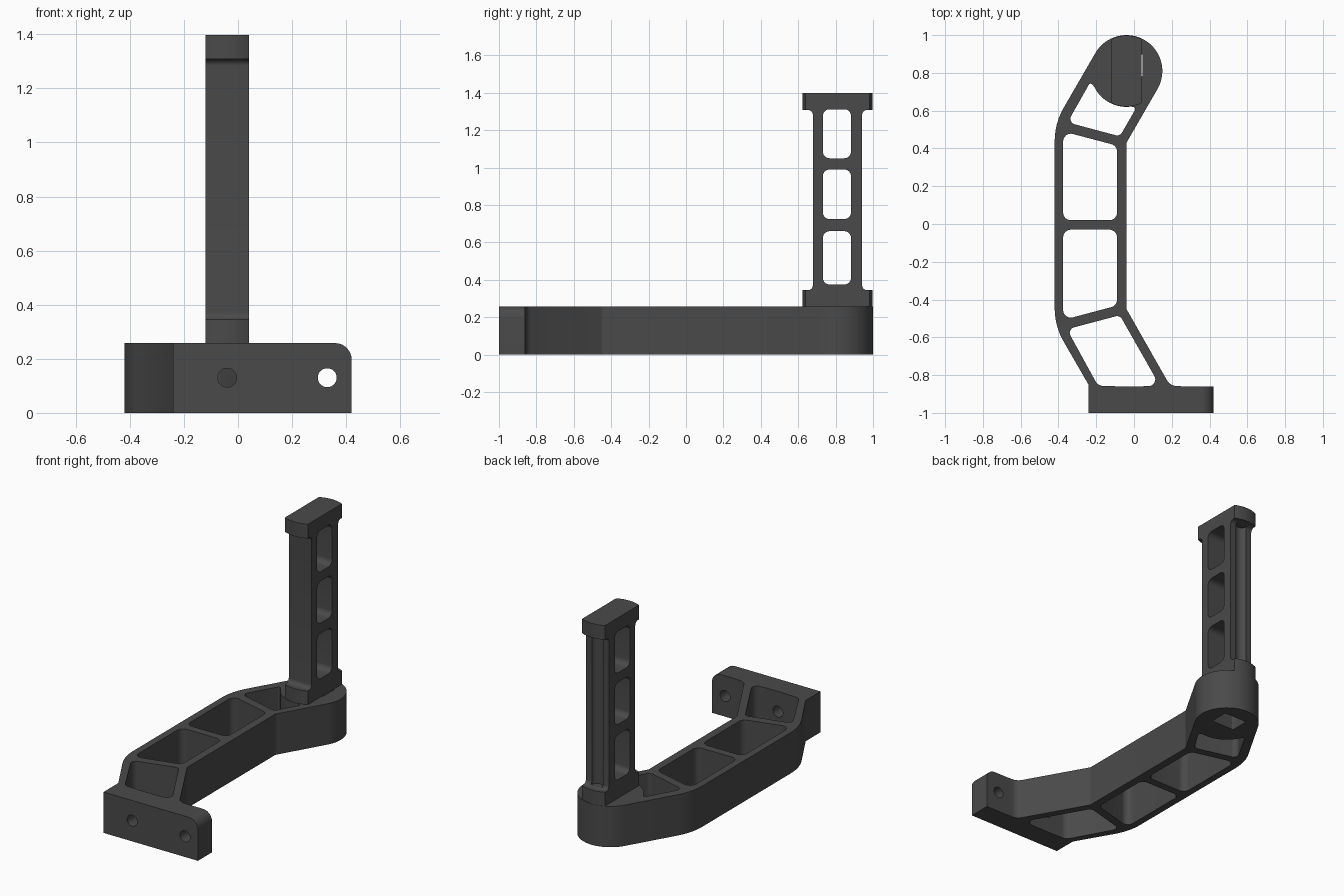
import bpy, bmesh, math
from mathutils import Vector, Matrix

if "Cube" in bpy.data.objects:
    bpy.data.objects.remove(bpy.data.objects["Cube"])

mat = bpy.data.materials.new("dark grey plastic")
mat.diffuse_color = (0.068, 0.068, 0.068, 1)
mat.use_nodes = True
mat.node_tree.nodes["Principled BSDF"].inputs["Base Color"].default_value = mat.diffuse_color

HUB, R = Vector((-0.04, 0.81)), 0.19   # round end of the arm
H = 0.258                              # arm height


def rounded(pts, steps=6):
    """Polygon of (x, y, corner radius) with true arc fillets."""
    out = []
    for i, (x, y, r) in enumerate(pts):
        p = Vector((x, y))
        if r == 0:
            out.append(p)
            continue
        a = (Vector(pts[i - 1][:2]) - p).normalized()
        b = (Vector(pts[(i + 1) % len(pts)][:2]) - p).normalized()
        half = a.angle(b) / 2
        t = r / math.tan(half)
        c = p + (a + b).normalized() * r / math.sin(half)
        v0, v1 = p + a * t - c, p + b * t - c
        out += [c + v0.lerp(v1, k / steps).normalized() * r for k in range(steps + 1)]
    return out


def arc(c, r, a0, a1, n):
    angles = [math.radians(a0 + (a1 - a0) * k / n) for k in range(n + 1)]
    return [(c[0] + r * math.cos(a), c[1] + r * math.sin(a), 0) for a in angles]


def rect(x0, x1, y0, y1, r):
    return [(x0, y0, r), (x1, y0, r), (x1, y1, r), (x0, y1, r)]


def plate(name, loops, depth, matrix):
    """Extrude an outline with holes by depth, centred on the local z plane."""
    cu = bpy.data.curves.new(name, 'CURVE')
    cu.dimensions, cu.fill_mode, cu.extrude = '2D', 'BOTH', depth / 2
    for loop in loops:
        pts = rounded(loop)
        sp = cu.splines.new('POLY')
        sp.points.add(len(pts) - 1)
        for q, p in zip(sp.points, pts):
            q.co = (p.x, p.y, 0, 1)
        sp.use_cyclic_u = True
    tmp = bpy.data.objects.new(name + " outline", cu)
    bpy.context.collection.objects.link(tmp)
    dg = bpy.context.evaluated_depsgraph_get()
    me = bpy.data.meshes.new_from_object(tmp.evaluated_get(dg))
    bpy.data.objects.remove(tmp)
    bm = bmesh.new()
    bm.from_mesh(me)
    bmesh.ops.remove_doubles(bm, verts=bm.verts, dist=1e-5)
    bmesh.ops.transform(bm, matrix=matrix, verts=bm.verts)
    bmesh.ops.recalc_face_normals(bm, faces=bm.faces)
    bm.to_mesh(me)
    bm.free()
    me.materials.clear()
    me.materials.append(mat)
    ob = bpy.data.objects.new(name, me)
    bpy.context.collection.objects.link(ob)
    return ob


def boolean(ob, operation, center, r, z0, z1):
    """Combine with an upright cylinder, then drop the cutter."""
    bpy.ops.mesh.primitive_cylinder_add(vertices=64, radius=r, depth=z1 - z0,
                                        location=(*center, (z0 + z1) / 2))
    cutter = bpy.context.object
    cutter.hide_render = True
    cutter.data.materials.append(mat)
    m = ob.modifiers.new("cut", 'BOOLEAN')
    m.operation, m.object, m.solver = operation, cutter, 'EXACT'
    bpy.context.view_layer.objects.active = ob
    bpy.ops.object.modifier_apply(modifier=m.name)
    bpy.data.objects.remove(cutter)


# Arm: open frame whose front legs sink slightly into the flange
outline = (
    [(-0.24, -0.88, 0), (-0.10, -0.88, 0), (-0.10, -0.858, 0), (-0.19, -0.858, 0.05),
     (-0.355, -0.557, 0.03), (-0.075, -0.483, 0.03), (0.138, -0.858, 0.035),
     (0.05, -0.858, 0), (0.05, -0.88, 0), (0.25, -0.88, 0), (0.25, -0.858, 0),
     (0.192, -0.858, 0.06), (-0.04, -0.45, 0.03), (-0.04, 0.43, 0.03)]
    + arc(HUB, R, -30, 150, 32)
    + [(-0.42, 0.533, 0.35), (-0.42, -0.54, 0.35), (-0.24, -0.852, 0)])
front_bay = [(-0.375, -0.03, 0.04), (-0.09, -0.03, 0.04),
             (-0.09, -0.432, 0.04), (-0.375, -0.508, 0.04)]
rear_bay = [(-0.375, 0.02, 0.04), (-0.09, 0.02, 0.04),
            (-0.09, 0.415, 0.04), (-0.375, 0.49, 0.04)]
hub_bay = ([(-0.352, 0.538, 0.03), (-0.075, 0.464, 0.03), (0.012, 0.615, 0.012)]
           + arc(HUB, R, 278, 206, 12) + [(-0.232, 0.75, 0.01)])
slot = rect(-0.115, 0.046, 0.78, 0.90, 0.01)
arm = plate("arm", [outline, front_bay, rear_bay, hub_bay, slot], H,
            Matrix.Translation((0, 0, H / 2)))

# Mounting flange with two screw holes
flange_outline = [(-0.24, 0, 0), (0.42, 0, 0), (0.42, H, 0.06), (-0.24, H, 0)]
screw_holes = [arc((x, 0.13), 0.035, 0, 348.75, 31) for x in (-0.04, 0.33)]
flange = plate("mounting_flange", [flange_outline] + screw_holes, 0.14,
               Matrix.Translation((0, -0.93, 0)) @ Matrix.Rotation(math.pi / 2, 4, 'X'))

# Post: I-shaped side profile with three windows
half = [(0.22, 0.257, 0), (0.22, 0.345, 0.012), (0.132, 0.345, 0.025),
        (0.132, 1.308, 0.025), (0.22, 1.308, 0.012), (0.22, 1.398, 0)]
profile = ([(HUB.y + d, z, r) for d, z, r in half]
           + [(HUB.y - d, z, r) for d, z, r in reversed(half)])
windows = [rect(0.732, 0.882, z0, z1, 0.035)
           for z0, z1 in ((0.375, 0.66), (0.725, 0.99), (1.05, 1.312))]
to_side = Matrix(((0, 0, 1, -0.04), (1, 0, 0, 0), (0, 1, 0, 0), (0, 0, 0, 1)))
post = plate("post", [profile] + windows, 0.16, to_side)
boolean(post, 'INTERSECT', HUB, 0.188, 0, 2)                  # caps follow the hub
boolean(post, 'DIFFERENCE', (-0.04, 0.952), 0.04, 0.35, 1.305)  # rear groove

for ob in (arm, flange, post):
    bpy.ops.object.select_all(action='DESELECT')
    ob.select_set(True)
    bpy.context.view_layer.objects.active = ob
    bpy.ops.object.shade_smooth_by_angle(angle=math.radians(30))
